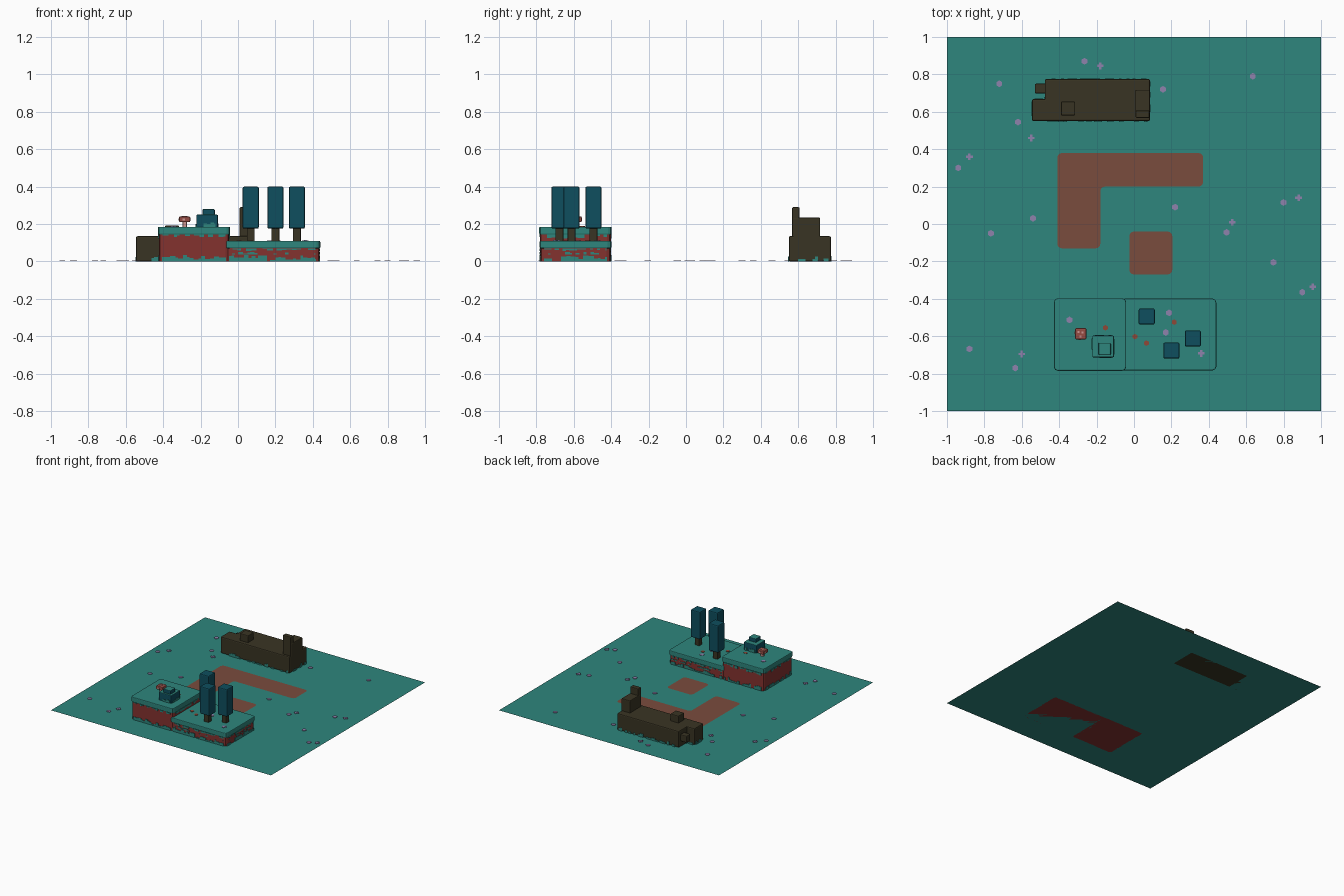
import bpy, bmesh, math, random
from mathutils import Matrix, Vector

random.seed(4)
cube = bpy.data.objects.get("Cube")
if cube:
    bpy.data.objects.remove(cube, do_unlink=True)


def material(name, r, g, b):
    """Flat colour from 0-255 display values."""
    col = [((c / 255 + 0.055) / 1.055) ** 2.4 for c in (r, g, b)] + [1]
    m = bpy.data.materials.new(name)
    m.use_nodes = True
    m.diffuse_color = col
    bsdf = next(n for n in m.node_tree.nodes if n.type == 'BSDF_PRINCIPLED')
    bsdf.inputs["Base Color"].default_value = col
    return m


GRASS = material("grass teal", 46, 134, 125)
SOIL = material("red soil", 132, 50, 47)
DIRT = material("path dirt", 122, 76, 61)
BARK = material("dark bark", 57, 52, 35)
LEAF = material("deep blue foliage", 14, 78, 94)
LILAC = material("lilac petals", 142, 130, 172)
RUST = material("rust petals", 142, 72, 55)
CAP = material("mushroom red", 150, 76, 68)
PALE = material("mushroom pale", 205, 150, 145)


def finish(name, bm, *mats):
    mesh = bpy.data.meshes.new(name)
    bmesh.ops.recalc_face_normals(bm, faces=bm.faces)
    bm.to_mesh(mesh)
    bm.free()
    for m in mats:
        mesh.materials.append(m)
    ob = bpy.data.objects.new(name, mesh)
    bpy.context.collection.objects.link(ob)
    return ob


def add_box(bm, x0, x1, y0, y1, z0, z1):
    mat = Matrix.Translation(((x0 + x1) / 2, (y0 + y1) / 2, (z0 + z1) / 2))
    mat = mat @ Matrix.Diagonal((x1 - x0, y1 - y0, z1 - z0, 1))
    return bmesh.ops.create_cube(bm, size=1, matrix=mat)["verts"]


def box(name, x, y, z, mat, bevel=0.006, upright_only=False):
    """Box over three (low, high) ranges with softened edges."""
    bm = bmesh.new()
    add_box(bm, *x, *y, *z)
    if bevel:
        edges = [e for e in bm.edges if not upright_only
                 or abs(e.verts[0].co.z - e.verts[1].co.z) > 1e-4]
        bmesh.ops.bevel(bm, geom=edges, offset=bevel, segments=2,
                        profile=0.5, affect='EDGES')
    return finish(name, bm, mat)


def block(name, cx, cy, half, z, mat, bevel=0.006):
    return box(name, (cx - half, cx + half), (cy - half, cy + half), z, mat, bevel)


def fringe(name, x, y, z_edge, low, high, mat, chance=1.0, depth=0.004, margin=0.014):
    """Ragged row of small plates around a block, growing from z_edge."""
    bm = bmesh.new()
    for axis in (0, 1):
        span, across = (x, y) if axis == 0 else (y, x)
        for wall, out in ((across[0], -1), (across[1], 1)):
            s = span[0] + margin
            while s < span[1] - margin:
                e = min(s + random.uniform(0.012, 0.03), span[1] - margin)
                z = sorted((z_edge, z_edge + random.uniform(low, high)))
                if random.random() < chance and e - s > 0.003:
                    w = sorted((wall - out * 0.004, wall + out * depth))
                    add_box(bm, *((s, e, *w) if axis == 0 else (*w, s, e)), *z)
                s = e
    return finish(name, bm, mat)


def patch(name, outline, z, mat, radius=0.025):
    """Flat ground patch with rounded corners."""
    bm = bmesh.new()
    face = bm.faces.new([bm.verts.new((px, py, z)) for px, py in outline])
    bmesh.ops.bevel(bm, geom=list(face.verts), offset=radius, segments=3,
                    profile=0.5, affect='VERTICES')
    if sum(f.normal.z for f in bm.faces) < 0:
        bmesh.ops.reverse_faces(bm, faces=bm.faces)
    ob = finish(name, bm, mat)
    if ob.data.polygons[0].normal.z < 0:
        ob.data.flip_normals()
    return ob


def flowers(name, spots, z, mat, radius=0.018):
    """Thin plates: alternating round and plus-shaped blossoms."""
    bm = bmesh.new()
    for i, (fx, fy) in enumerate(spots):
        if i % 3 == 2:
            t = radius * 0.36
            add_box(bm, fx - radius, fx + radius, fy - t, fy + t, z - 0.001, z + 0.003)
            add_box(bm, fx - t, fx + t, fy - radius, fy + radius, z - 0.001, z + 0.0035)
        else:
            bmesh.ops.create_cone(bm, cap_ends=True, segments=6, radius1=radius,
                                  radius2=radius, depth=0.004,
                                  matrix=Matrix.Translation((fx, fy, z + 0.001)))
    return finish(name, bm, mat)


# Ground sheet and dirt paths
bm = bmesh.new()
bmesh.ops.create_grid(bm, x_segments=1, y_segments=1, size=1)
finish("ground", bm, GRASS)
patch("bent_path", [(-.41, -.13), (-.18, -.13), (-.18, .2), (.37, .2), (.37, .38),
                    (-.41, .38)], 0.002, DIRT)
patch("square_path", [(-.025, -.27), (.205, -.27), (.205, -.04), (-.025, -.04)],
      0.002, DIRT)

# Terraced hills: soil core, grass cap, hanging drips and tufts at the foot
hills = (("tall_hill", (-.428, -.042), (-.785, -.397), 0.185, 0.042, 0.02),
         ("low_hill", (-.07, .44), (-.783, -.399), 0.11, 0.04, 0.014))
for name, hx, hy, top, thick, drip in hills:
    inner_x, inner_y = [(a + 0.005, b - 0.005) for a, b in (hx, hy)]
    box(name + "_soil", inner_x, inner_y, (0, top - 0.01), SOIL, 0.02, True)
    cap = box(name + "_cap", hx, hy, (top - thick, top), GRASS, 0.02, True)
    rim = cap.modifiers.new("soft rim", 'BEVEL')
    rim.width, rim.segments, rim.limit_method = 0.006, 2, 'ANGLE'
    rim.angle_limit = math.radians(60)
    fringe(name + "_drips", inner_x, inner_y, top - thick, -0.004, -drip, GRASS,
           0.7, margin=0.02)
    fringe(name + "_tufts", inner_x, inner_y, 0, 0.008, 0.034, GRASS, 0.9, margin=0.018)
fringe("low_hill_moss", (-.065, .435), (-.778, -.404), 0.038, 0.004, 0.012, GRASS, 0.5,
       margin=0.02)

# Trees
for i, (tx, ty) in enumerate(((.068, -.495), (.2, -.677), (.315, -.612)), 1):
    block(f"tree_{i}_trunk", tx, ty, 0.021, (0.105, 0.19), BARK, 0.004)
    block(f"tree_{i}_foliage", tx, ty, 0.043, (0.175, 0.4), LEAF, 0.008)

# Bush: two stepped blocks with grassy tops
for part, bx, by, half, z in (("lower", -.165, -.655, 0.058, (0.18, 0.25)),
                              ("upper", -.157, -.668, 0.033, (0.245, 0.28))):
    bush = block("bush_" + part, bx, by, half, z, LEAF)
    bush.data.materials.append(GRASS)
    for p in bush.data.polygons:
        p.material_index = int(p.normal.z > 0.6)
fringe("bush_tufts", (-.223, -.107), (-.713, -.597), 0.185, 0.008, 0.026, GRASS, 0.8)

# Mushroom
mx, my = -.285, -.587
block("mushroom_stem", mx, my, 0.011, (0.18, 0.215), PALE, 0.003)
block("mushroom_cap", mx, my, 0.03, (0.21, 0.24), CAP)
bm = bmesh.new()
for dx, dy in ((-.012, .01), (.01, .006), (-.002, -.014)):
    add_box(bm, mx + dx - .005, mx + dx + .005, my + dy - .005, my + dy + .005, .238, .242)
for a in range(4):
    turn = Matrix.Translation((mx, my, 0)) @ Matrix.Rotation(a * math.pi / 2, 4, 'Z')
    verts = add_box(bm, 0.029, 0.032, -0.012, 0.002, 0.218, 0.23)
    bmesh.ops.transform(bm, matrix=turn, verts=verts)
finish("mushroom_spots", bm, PALE)

# Fallen log with broken ends, knots and a raised stump
box("log_body", (-.477, .085), (.55, .775), (0, .135), BARK, 0.008)
box("log_broken_end", (-.545, -.46), (.55, .668), (0, .135), BARK, 0.008)
box("log_end_knot", (-.53, -.46), (.698, .75), (.045, .1), BARK)
box("log_top_knot", (-.39, -.315), (.58, .655), (.12, .192), BARK)
box("stump_step", (.007, .085), (.573, .717), (.12, .235), BARK)
box("stump_peak", (.009, .083), (.567, .607), (.13, .29), BARK)
fringe("log_tufts", (-.477, .085), (.55, .775), 0, 0.008, 0.028, GRASS, 0.65)
fringe("log_end_tufts", (-.545, -.47), (.55, .668), 0, 0.008, 0.028, GRASS, 0.65)

# Scattered blossoms
meadow = [(-.265, .87), (-.72, .75), (-.18, .845), (.155, .72), (.635, .79), (-.55, .46),
          (-.62, .545), (-.94, .3), (-.88, .36), (-.765, -.05), (-.54, .03), (.525, .01),
          (.22, .09), (.495, -.045), (.88, .14), (.8, .115), (.745, -.205), (.955, -.335),
          (.9, -.365), (-.635, -.77), (-.6, -.695), (-.88, -.668)]
flowers("meadow_blossoms", meadow, 0.002, LILAC)
flowers("tall_hill_blossom", [(-.345, -.513)], 0.185, LILAC)
flowers("low_hill_blossoms", [(.188, -.475), (.17, -.58), (.36, -.692)], 0.11, LILAC)
flowers("tall_hill_rust_petal", [(-.153, -.555)], 0.185, RUST, 0.015)
flowers("low_hill_rust_petals", [(.215, -.525), (.005, -.602)], 0.11, RUST, 0.015)
flowers("low_hill_rust_petal", [(.066, -.637)], 0.11, RUST, 0.015)
